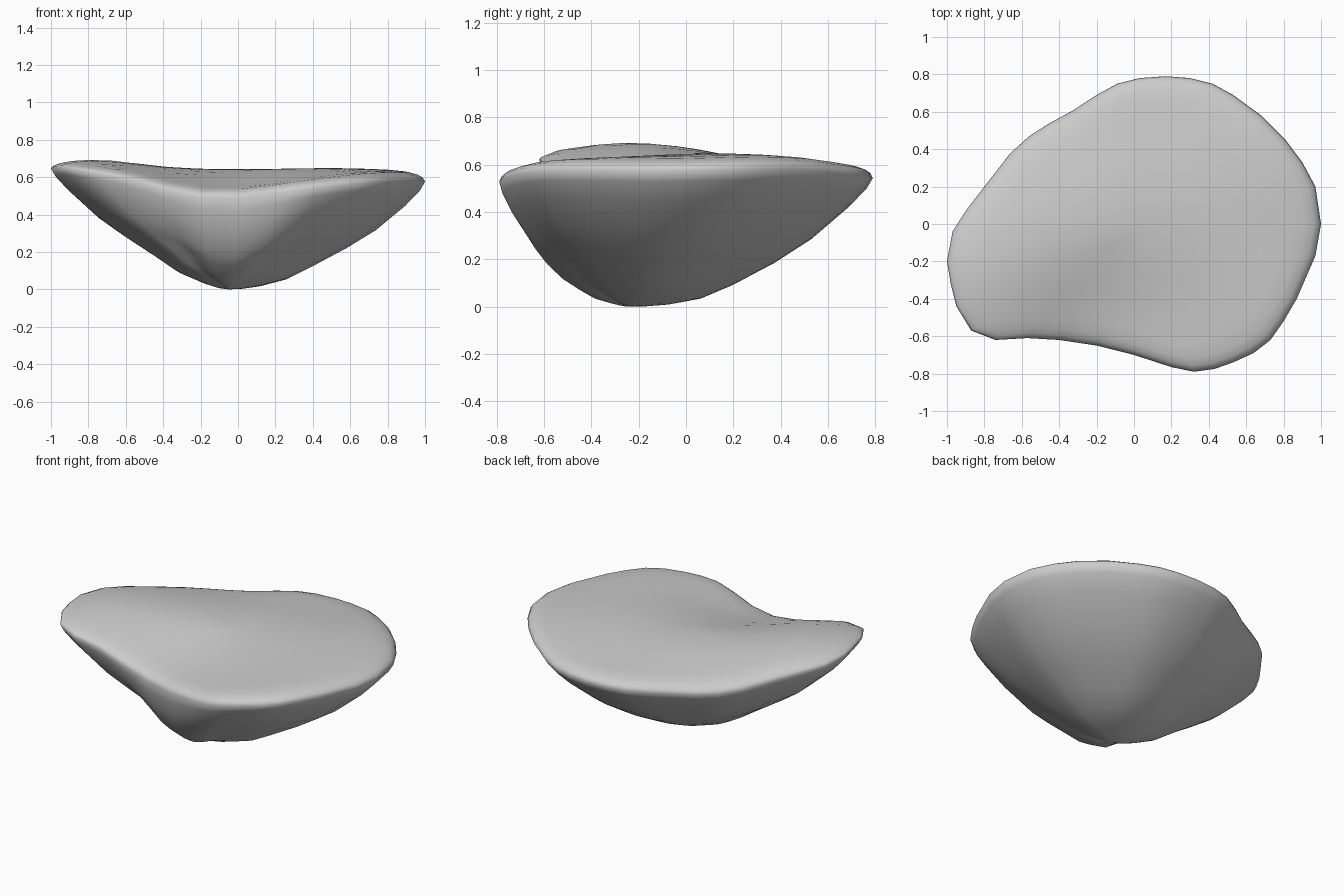
import bpy
import bmesh
import math
from mathutils import Vector

if "Cube" in bpy.data.objects:
    bpy.data.objects.remove(bpy.data.objects["Cube"], do_unlink=True)

# Plan outline of the rim, counter-clockwise, in hundredths of a unit
OUTLINE = [(100, 0), (97, 20), (90, 33), (81, 45), (68, 58), (53, 69), (42, 75), (30, 78),
           (17, 79), (3, 78), (-9, 75), (-20, 69), (-33, 60.5), (-45, 54), (-56, 47), (-66, 38),
           (-80, 20), (-90, 7), (-97, -4), (-100, -20), (-98, -32), (-95, -44), (-87, -57),
           (-74, -62), (-57, -61), (-40, -62), (-20, -65), (0, -70), (20, -76.5),
           (32, -79), (43, -77.5), (53, -74), (64, -69), (73, -62), (80, -52),
           (87, -40), (97, -17)]
RIM = [Vector((x, y)) / 100 for x, y in OUTLINE]
KEEL = Vector((-0.05, -0.25))      # lowest point in plan
TOP_CENTRE = Vector((0.05, 0.0))

# Raised and sunken areas of the top: centre, spread, height
SWELLS = [((-0.71, -0.28), 0.32, 0.07), ((0.5, 0.15), 0.32, 0.015),
          ((-0.2, 0.1), 0.28, 0.02), ((1.05, -0.1), 0.3, -0.012),
          ((-0.18, -0.65), 0.35, -0.105), ((0.3, 0.8), 0.3, -0.035),
          ((-0.5, 0.65), 0.35, -0.065), ((0.35, -0.85), 0.3, -0.02)]

# Rings: (scale, height fraction) below, (scale, drop fraction) above
UNDERSIDE = [(0.08, 0.015), (0.17, 0.05), (0.3, 0.12), (0.43, 0.24), (0.6, 0.4),
             (0.75, 0.56), (0.9, 0.78), (0.975, 0.92)]
TOPSIDE = [(1.0, 1.0), (0.988, 0.62), (0.96, 0.34), (0.91, 0.12), (0.82, 0.02),
           (0.7, 0.0), (0.55, 0.0), (0.4, 0.0), (0.2, 0.0)]


def bell(distance, spread):
    return math.exp(-0.5 * (distance / spread) ** 2)


def top_height(p):
    return 0.638 + sum(h * bell((p - Vector(c)).length, s) for c, s, h in SWELLS)


def lip_height(p):
    """The rounded lip thins out around the left tip."""
    return 0.055 - 0.035 * bell((p - Vector((-0.85, -0.45))).length, 0.32)


def steepness(p, scale):
    """Upright hollow front, thin undercut left tip, flat shelf low on the back."""
    d = p - KEEL
    angle = math.degrees(math.atan2(d.y, d.x)) % 360
    front = 1.1 * scale * bell(angle - 267, 25)
    tip = 0.28 * bell(angle - 202, 27)
    corner = 0.2 * bell(angle - 314, 22)
    back = 0.45 * (1 - scale) * bell(angle - 70, 35)
    return 1 + front - tip - corner + back


def build_rock():
    bm = bmesh.new()
    rings = []
    for scale, fraction in UNDERSIDE:
        ring = []
        for p in RIM:
            q = KEEL.lerp(p, scale)
            z = (top_height(p) - lip_height(p)) * fraction ** steepness(p, scale)
            ring.append(bm.verts.new((q.x, q.y, z)))
        rings.append(ring)
    for scale, drop in TOPSIDE:
        ring = []
        for p in RIM:
            q = TOP_CENTRE.lerp(p, scale)
            ring.append(bm.verts.new((q.x, q.y, top_height(q) - lip_height(p) * drop)))
        rings.append(ring)

    # Skin between neighbouring rings
    n = len(RIM)
    for low, high in zip(rings, rings[1:]):
        for i in range(n):
            j = (i + 1) % n
            bm.faces.new((low[i], low[j], high[j], high[i]))

    # Close the keel and the middle of the top
    keel = bm.verts.new((KEEL.x, KEEL.y, 0))
    crown = bm.verts.new((TOP_CENTRE.x, TOP_CENTRE.y, top_height(TOP_CENTRE)))
    for i in range(n):
        j = (i + 1) % n
        bm.faces.new((keel, rings[0][j], rings[0][i]))
        bm.faces.new((crown, rings[-1][i], rings[-1][j]))
    bmesh.ops.recalc_face_normals(bm, faces=bm.faces)
    for face in bm.faces:
        face.smooth = True
    mesh = bpy.data.meshes.new("floating_rock")
    bm.to_mesh(mesh)
    bm.free()
    return mesh


# Stone material
stone = bpy.data.materials.new("light_grey_stone")
stone.use_nodes = True
colour = (0.6, 0.6, 0.6, 1)
stone.diffuse_color = colour
stone.node_tree.nodes["Principled BSDF"].inputs["Base Color"].default_value = colour

# Floating slab of rock
rock = bpy.data.objects.new("floating_rock", build_rock())
rock.data.materials.append(stone)
bpy.context.collection.objects.link(rock)
